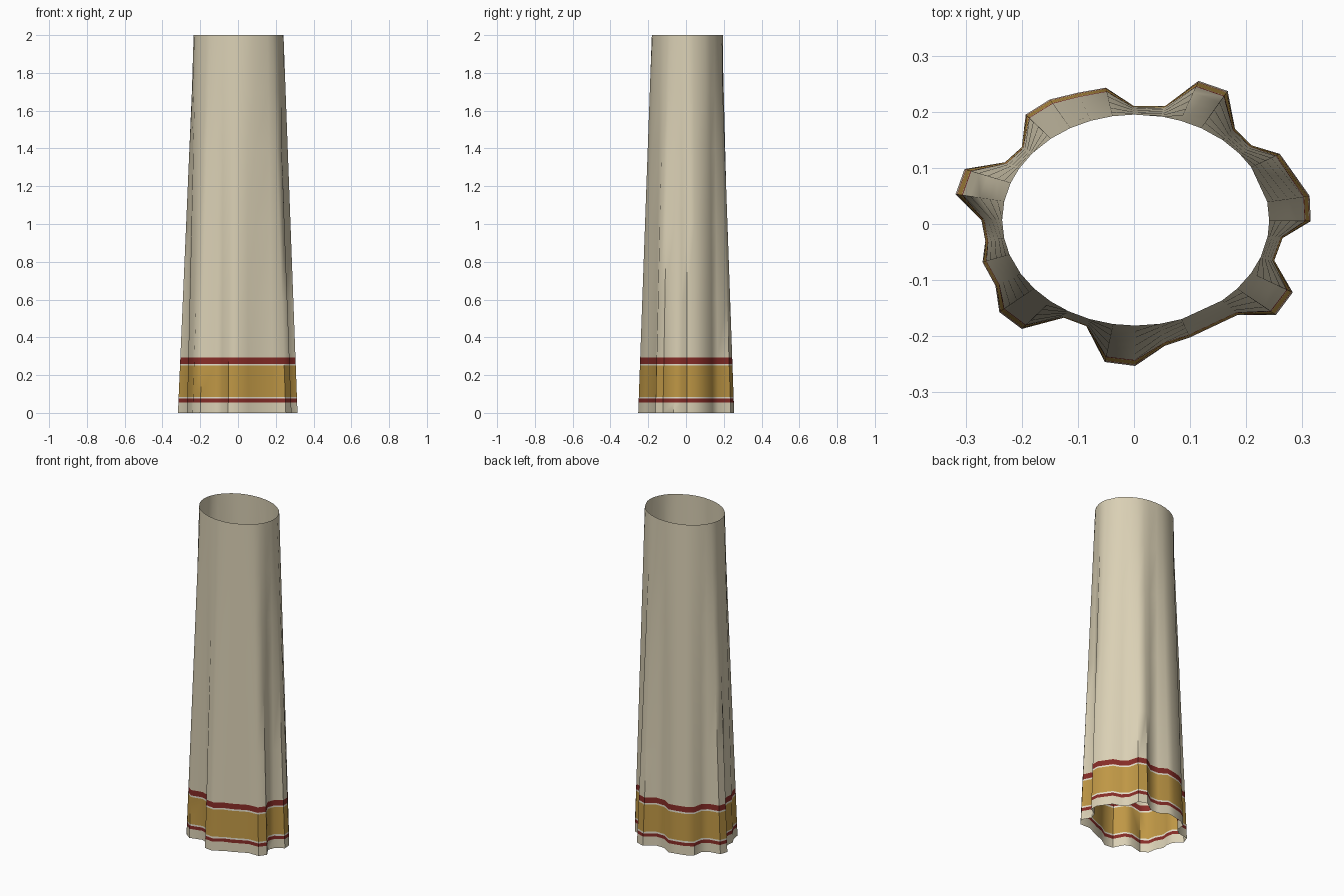
import bpy, bmesh, math

cube = bpy.data.objects.get("Cube")
if cube:
    bpy.data.objects.remove(cube, do_unlink=True)


def make_material(name, color):
    mat = bpy.data.materials.new(name)
    mat.use_nodes = True
    mat.diffuse_color = (*color, 1)
    mat.node_tree.nodes["Principled BSDF"].inputs["Base Color"].default_value = (*color, 1)
    return mat


CREAM, GOLD, RED, IVORY = range(4)
materials = [
    make_material("cream cloth", (0.70, 0.63, 0.46)),
    make_material("gold band", (0.52, 0.31, 0.06)),
    make_material("dark red trim", (0.24, 0.025, 0.02)),
    make_material("ivory piping", (0.78, 0.73, 0.60)),
]

# Folded hem outline, counterclockwise from the left side
hem = [
    (.315, .005), (.313, .05), (.26, .125), (.21, .14), (.18, .17),
    (.167, .237), (.115, .255), (.055, .21), (0, .21), (-.05, .243),
    (-.1, .234), (-.15, .222), (-.193, .195), (-.2, .137), (-.23, .11),
    (-.302, .098), (-.318, .053), (-.272, .007), (-.265, -.03), (-.27, -.068),
    (-.247, -.11), (-.24, -.157), (-.2, -.187), (-.125, -.167), (-.085, -.182),
    (-.052, -.246), (.002, -.253), (.055, -.217), (.1, -.202), (.185, -.162),
    (.253, -.162), (.283, -.122), (.25, -.065), (.265, -.025),
]

# Oval waist opening
HEIGHT = 2
CENTRE_X, CENTRE_Y = 0.003, 0.007
RADIUS_X, RADIUS_Y = 0.238, 0.188


def waist_point(x, y):
    angle = math.atan2((y - CENTRE_Y) / RADIUS_Y, (x - CENTRE_X) / RADIUS_X)
    return CENTRE_X + RADIUS_X * math.cos(angle), CENTRE_Y + RADIUS_Y * math.sin(angle)


waist = [waist_point(x, y) for x, y in hem]

# Horizontal bands: upper edge height and colour, from the hem upwards
bands = [(.055, CREAM), (.075, RED), (.085, IVORY), (.25, GOLD), (.26, IVORY),
         (.293, RED), (.6, CREAM), (1, CREAM), (1.4, CREAM), (1.7, CREAM), (HEIGHT, CREAM)]


def add_ring(bm, z):
    t = z / HEIGHT
    return [bm.verts.new((a[0] + (b[0] - a[0]) * t, a[1] + (b[1] - a[1]) * t, z))
            for a, b in zip(hem, waist)]


# Open skirt, lofted straight from folded hem to oval waist
bm = bmesh.new()
lower = add_ring(bm, 0)
for top, color in bands:
    upper = add_ring(bm, top)
    for i in range(len(hem)):
        j = (i + 1) % len(hem)
        face = bm.faces.new((lower[i], lower[j], upper[j], upper[i]))
        face.material_index = color
    lower = upper

mesh = bpy.data.meshes.new("skirt")
for mat in materials:
    mesh.materials.append(mat)
bm.to_mesh(mesh)
bm.free()
skirt = bpy.data.objects.new("skirt", mesh)
bpy.context.collection.objects.link(skirt)

# Soft folds with only the sharpest creases kept
bpy.ops.object.select_all(action="DESELECT")
skirt.select_set(True)
bpy.context.view_layer.objects.active = skirt
bpy.ops.object.shade_smooth_by_angle(angle=math.radians(50))
